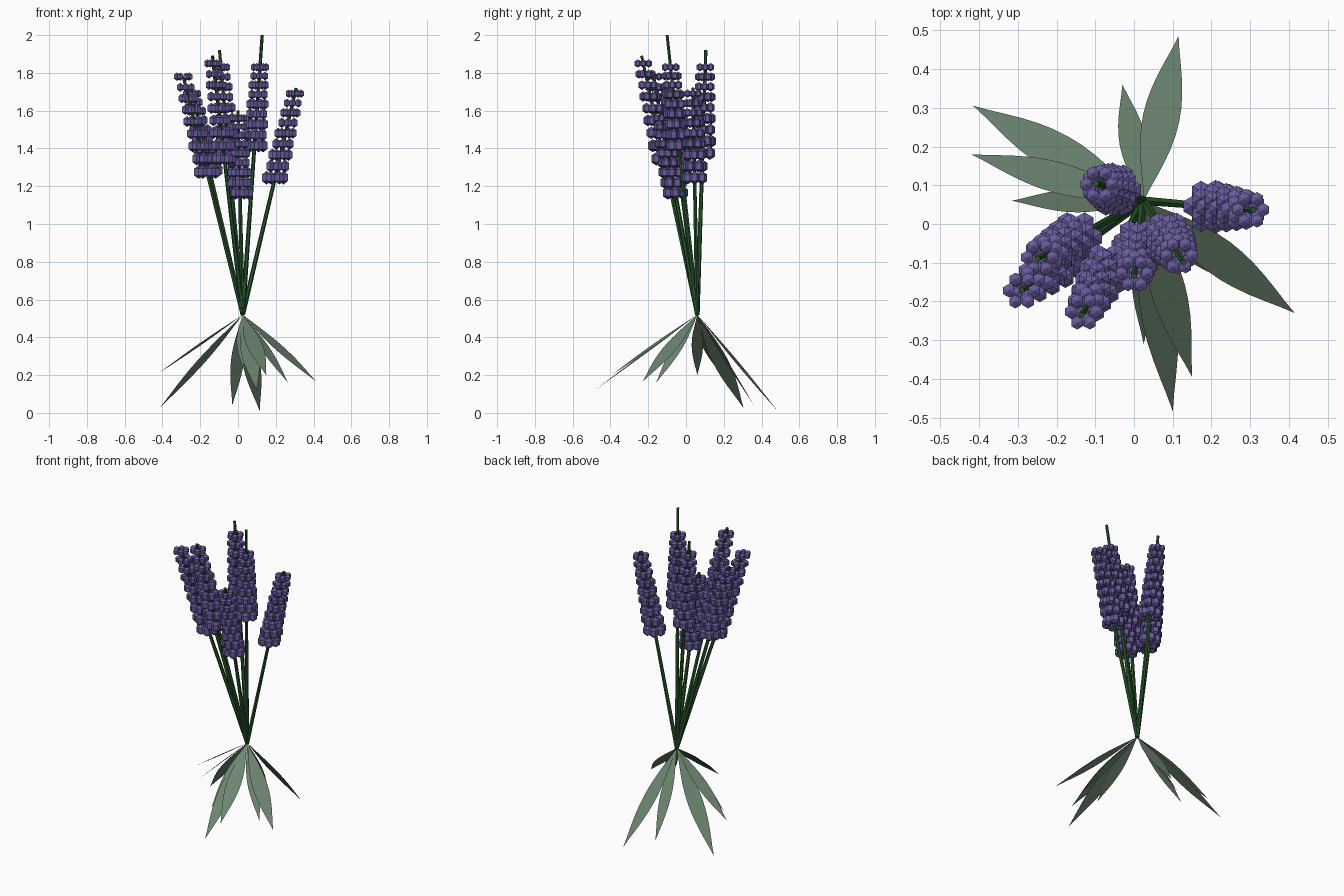
import bpy, bmesh, math
from mathutils import Vector, Matrix

cube = bpy.data.objects.get("Cube")
if cube:
    bpy.data.objects.remove(cube, do_unlink=True)


def make_material(name, rgb):
    mat = bpy.data.materials.new(name)
    mat.use_nodes = True
    color = (*rgb, 1.0)
    mat.diffuse_color = color
    bsdf = next(n for n in mat.node_tree.nodes if n.type == "BSDF_PRINCIPLED")
    bsdf.inputs["Base Color"].default_value = color
    return mat


PURPLE = make_material("floret purple", (0.135, 0.105, 0.33))
STEM = make_material("stem green", (0.022, 0.095, 0.024))
LEAF = make_material("leaf sage green", (0.15, 0.235, 0.16))
ROOT = Vector((0.025, 0.06, 0.52))


def add_object(name, bm, mat):
    mesh = bpy.data.meshes.new(name)
    bm.to_mesh(mesh)
    bm.free()
    mesh.materials.append(mat)
    obj = bpy.data.objects.new(name, mesh)
    bpy.context.collection.objects.link(obj)
    return obj


# Stem: tapered six-sided rod from the shared root to the tip
def add_stem(name, tip):
    axis = tip - ROOT
    bm = bmesh.new()
    place = Matrix.Translation((ROOT + tip) / 2) @ axis.to_track_quat("Z", "Y").to_matrix().to_4x4()
    bmesh.ops.create_cone(bm, cap_ends=True, segments=6, radius1=0.0125,
                          radius2=0.0085, depth=axis.length, matrix=place)
    add_object(name, bm, STEM)


# Flower spike: staggered rings of upright six-sided buds that shrink upwards
def add_spike(name, tip, bottom, top, rows=9, per_ring=6):
    bm = bmesh.new()
    for row in range(rows):
        t = row / (rows - 1)
        z = bottom + 0.035 + (top - bottom - 0.055) * (t - 0.12 * t * (t - 1))
        center = ROOT.lerp(tip, (z - ROOT.z) / (tip.z - ROOT.z))
        ring = 0.045 - 0.012 * t
        width, height = 0.031 - 0.011 * t, 0.036 - 0.014 * t
        for k in range(per_ring):
            a = math.tau * (k + row % 2 / 2) / per_ring
            spot = center + Vector((ring * math.cos(a), ring * math.sin(a), 0))
            place = Matrix.Translation(spot) @ Matrix.Diagonal((width, width, height, 1))
            bmesh.ops.create_uvsphere(bm, u_segments=6, v_segments=3, radius=1, matrix=place)
    add_object(name, bm, PURPLE)


# Leaf: flat pointed blade sloping down from the root
def add_leaf(name, tip, width, steps=12):
    axis = tip - ROOT
    side = axis.cross(Vector((0, 0, 1))).normalized()
    bm = bmesh.new()

    def edge(sign):
        points = []
        for i in range(1, steps):
            t = i / steps
            half = width / 2 * math.sin(math.pi * t) ** 1.15
            points.append(bm.verts.new(ROOT + axis * t + side * half * sign))
        return points

    first, last = bm.verts.new(ROOT), bm.verts.new(tip)
    face = bm.faces.new([first, *edge(1), last, *reversed(edge(-1))])
    face.normal_update()
    if face.normal.z < 0:
        face.normal_flip()
    add_object(name, bm, LEAF)


# Stem tip, then spike bottom and top heights
flowers = [
    ((0.128, -0.10, 2.0), 1.38, 1.85),
    ((0.308, 0.036, 1.72), 1.21, 1.71),
    ((-0.098, 0.105, 1.92), 1.34, 1.85),
    ((-0.135, -0.235, 1.89), 1.31, 1.87),
    ((-0.29, -0.172, 1.78), 1.24, 1.80),
    ((-0.25, -0.09, 1.72), 1.25, 1.71),
    ((0.0, -0.135, 1.60), 1.13, 1.58),
]
for i, (tip, bottom, top) in enumerate(flowers, 1):
    add_stem(f"stem_{i}", Vector(tip))
    add_spike(f"flower_spike_{i}", Vector(tip), bottom, top)

# Leaf tip and blade width
leaves = [
    ((0.115, 0.485, 0.01), 0.095), ((-0.03, 0.36, 0.04), 0.07),
    ((-0.415, 0.305, 0.025), 0.10), ((-0.42, 0.18, 0.21), 0.08),
    ((-0.315, 0.06, 0.20), 0.06), ((0.415, -0.23, 0.165), 0.095),
    ((0.15, -0.395, 0.20), 0.09), ((0.10, -0.483, 0.12), 0.095),
    ((0.025, -0.31, 0.24), 0.065), ((0.265, -0.158, 0.16), 0.075),
]
for i, (tip, width) in enumerate(leaves, 1):
    add_leaf(f"leaf_{i}", Vector(tip), width)
